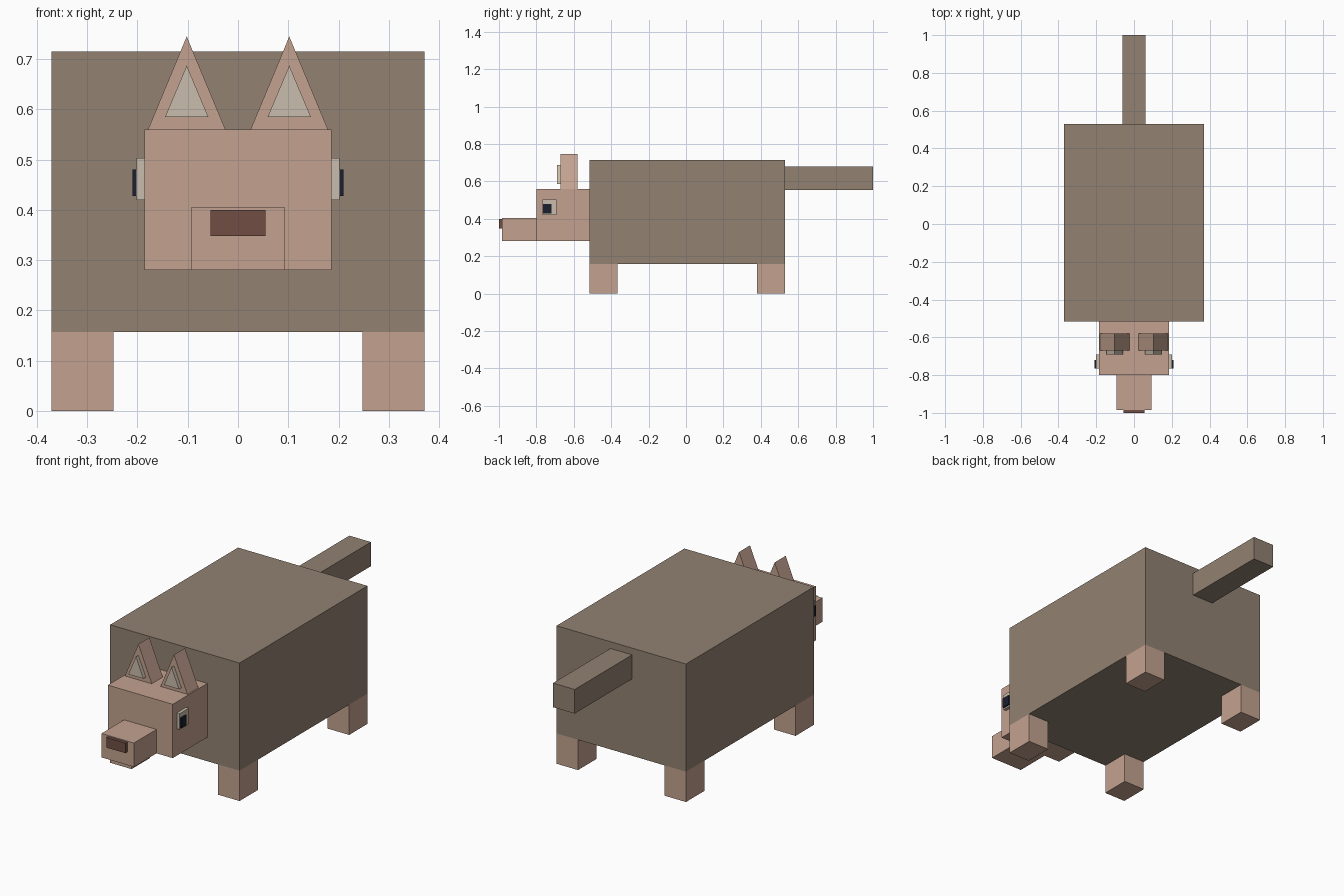
import bpy

if "Cube" in bpy.data.objects:
    bpy.data.objects.remove(bpy.data.objects["Cube"])


def material(name, rgb):
    """Flat colour from 0-255 sRGB values."""
    def lin(c):
        c /= 255
        return c / 12.92 if c <= 0.04045 else ((c + 0.055) / 1.055) ** 2.4
    m = bpy.data.materials.new(name)
    m.diffuse_color = (*[lin(c) for c in rgb], 1)
    m.use_nodes = True
    m.node_tree.nodes["Principled BSDF"].inputs["Base Color"].default_value = m.diffuse_color
    return m


FUR = material("brown_fur", (146, 130, 114))
SKIN = material("pink_tan", (196, 162, 144))
CREAM = material("cream", (201, 188, 172))
NOSE = material("nose_brown", (113, 78, 69))
DARK = material("pupil_navy", (27, 31, 46))


def prism(name, profile, y0, y1, mat):
    """Extrude an (x, z) profile along y."""
    n = len(profile)
    verts = [(x, y, z) for y in (y0, y1) for x, z in profile]
    faces = [tuple(range(n)), tuple(range(2 * n - 1, n - 1, -1))]
    faces += [(i, i + n, (i + 1) % n + n, (i + 1) % n) for i in range(n)]
    mesh = bpy.data.meshes.new(name)
    mesh.from_pydata(verts, [], faces)
    mesh.materials.append(mat)
    obj = bpy.data.objects.new(name, mesh)
    bpy.context.collection.objects.link(obj)
    return obj


def box(name, x0, x1, y0, y1, z0, z1, mat):
    return prism(name, [(x0, z0), (x1, z0), (x1, z1), (x0, z1)], y0, y1, mat)


def ear_part(name, s, half, z0, z1, y0, y1, mat):
    cx = s * 0.102
    return prism(name, [(cx - half, z0), (cx + half, z0), (cx, z1)], y0, y1, mat)


# Body, tail and head
box("body", -0.371, 0.371, -0.517, 0.53, 0.157, 0.715, FUR)
box("tail", -0.062, 0.062, 0.53, 1.0, 0.555, 0.68, FUR)
box("head", -0.186, 0.186, -0.80, -0.517, 0.281, 0.56, SKIN)
box("snout", -0.093, 0.093, -0.985, -0.80, 0.281, 0.405, SKIN)
box("nose", -0.055, 0.055, -1.0, -0.985, 0.348, 0.4, NOSE)

# Paired parts
for side, s in (("left", -1), ("right", 1)):
    for end, y in (("front", -0.517), ("back", 0.38)):
        x0, x1 = sorted((s * 0.248, s * 0.371))
        box(f"{end}_leg_{side}", x0, x1, y, y + 0.15, 0, 0.157, SKIN)
    ear_part(f"ear_{side}", s, 0.077, 0.56, 0.745, -0.67, -0.58, SKIN)
    ear_part(f"inner_ear_{side}", s, 0.043, 0.585, 0.687, -0.69, -0.67, CREAM)
    x0, x1 = sorted((s * 0.186, s * 0.202))
    box(f"eye_{side}", x0, x1, -0.766, -0.692, 0.42, 0.503, CREAM)
    x0, x1 = sorted((s * 0.202, s * 0.21))
    box(f"pupil_{side}", x0, x1, -0.764, -0.72, 0.428, 0.48, DARK)
